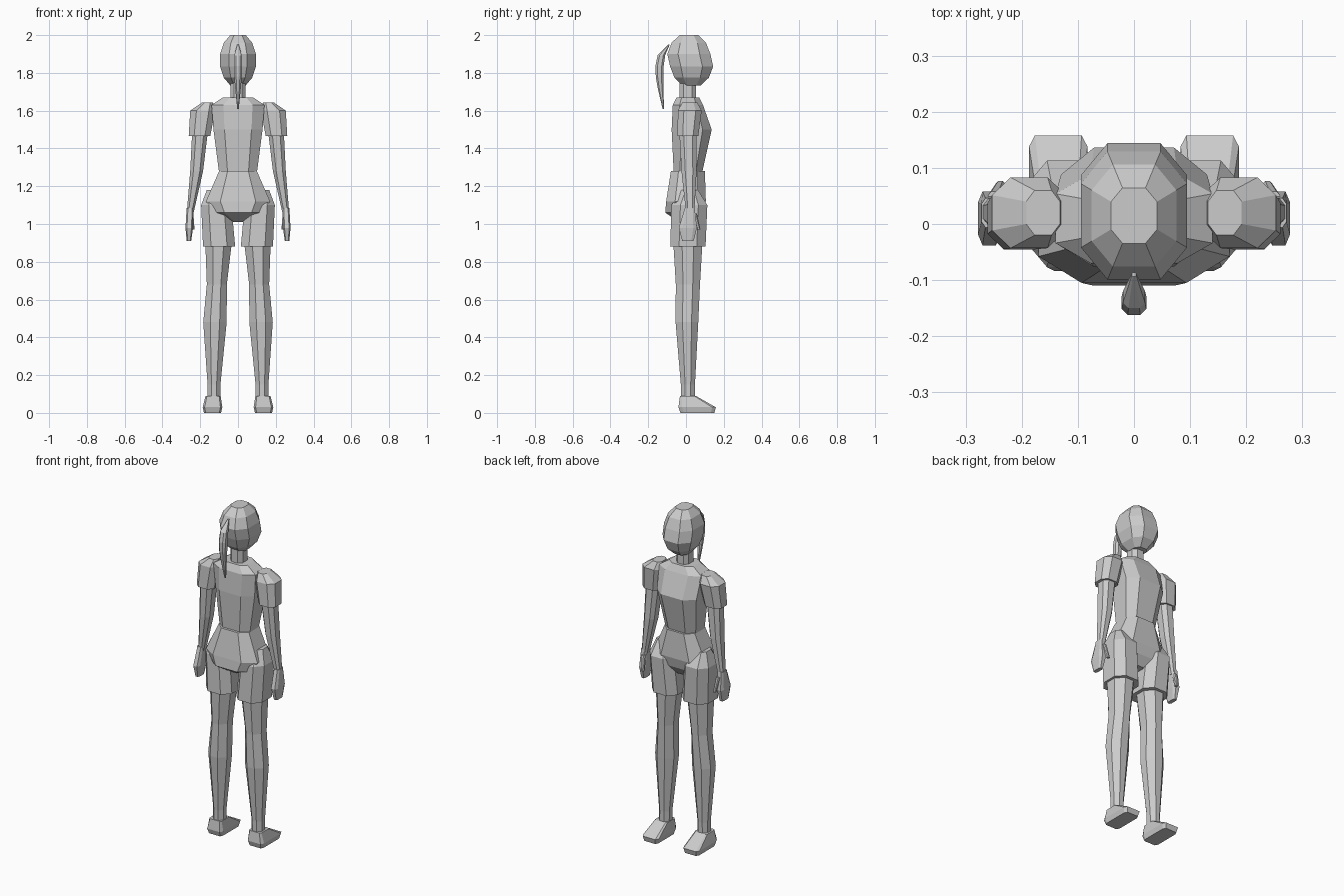
import bpy
import bmesh
from math import cos, sin, pi, radians

default = bpy.data.objects.get("Cube")
if default:
    bpy.data.objects.remove(default, do_unlink=True)

GREY = (0.6, 0.6, 0.6, 1)
grey = bpy.data.materials.new("plain grey")
grey.use_nodes = True
grey.diffuse_color = GREY
grey.node_tree.nodes["Principled BSDF"].inputs["Base Color"].default_value = GREY


def ring(z, wide, deep=None, x=0, y=0.01):
    """Describe a level cross-section by its centre and half sizes."""
    if deep is None:
        deep = wide * 1.1
    return x, y, z, wide, deep


def chamfered_outline(corner):
    """Unit octagon, listed in order, with flats of half length corner."""
    quarter = [(corner, 1), (1, corner)]
    right = quarter + [(u, -v) for u, v in reversed(quarter)]
    return right + [(-u, -v) for u, v in right]


def loft(name, rings, corner=0.5, mirrored=False):
    """Skin the rings, bottom to top, into a capped flat-shaded solid."""
    outline = chamfered_outline(corner)
    bm = bmesh.new()
    loops = []
    for x, y, z, wide, deep in rings:
        loops.append([bm.verts.new((x + u * wide, y + v * deep, z)) for u, v in outline])
    for low, high in zip(loops, loops[1:]):
        for i in range(len(outline)):
            bm.faces.new((low[i - 1], low[i], high[i], high[i - 1]))
    bm.faces.new(loops[0])
    bm.faces.new(loops[-1])
    bmesh.ops.recalc_face_normals(bm, faces=bm.faces)
    mesh = bpy.data.meshes.new(name)
    bm.to_mesh(mesh)
    bm.free()
    mesh.materials.append(grey)
    obj = bpy.data.objects.new(name, mesh)
    bpy.context.collection.objects.link(obj)
    if mirrored:
        obj.modifiers.new("mirror", 'MIRROR').use_axis[0] = True


def head_rings():
    """Flat-topped ellipsoid whose lower half leans forward to the chin."""
    limit = radians(65)
    for step in range(6):
        angle = limit * (step / 2.5 - 1)
        height = sin(angle) / sin(limit)
        lean = 0.015 if height < 0 else 0
        yield ring(z=1.867 + 0.133 * height, wide=0.097 * cos(angle),
                   deep=0.117 * cos(angle), y=0.015 + lean)


def ponytail_rings():
    """Bow out behind the head, swell, then taper to a hanging tip."""
    steps = 6
    for step in range(steps + 1):
        drop = 1 - step / steps
        bow = sin(pi * drop ** 0.6)
        size = 0.004 + 0.018 * bow
        yield ring(z=1.95 - 0.34 * drop, wide=size, deep=size,
                   y=-0.09 - 0.03 * drop - 0.04 * bow)


# Head, hair and neck
loft("head", list(head_rings()))
loft("ponytail", list(ponytail_rings()))
loft("neck", [ring(z=1.65, wide=0.04), ring(z=1.76, wide=0.04)])

# Trunk
loft("torso", [
    ring(z=1.27, wide=0.1, deep=0.075),
    ring(z=1.5, wide=0.13, deep=0.106, y=0.03),
    ring(z=1.63, wide=0.14, deep=0.08),
    ring(z=1.67, wide=0.08, deep=0.06),
], corner=0.55)
loft("hips", [
    ring(z=1.01, wide=0.03, deep=0.045),
    ring(z=1.06, wide=0.13, deep=0.1, y=-0.01),
    ring(z=1.12, wide=0.17, deep=0.105, y=0),
    ring(z=1.28, wide=0.1, deep=0.09),
], corner=0.55)

# Shorts, legs and feet
loft("shorts_legs", [
    ring(z=0.88, wide=0.085, x=0.1),
    ring(z=1.1, wide=0.08, deep=0.095, x=0.115, y=0.018),
    ring(z=1.18, wide=0.04, x=0.125, y=0.02),
], mirrored=True)
loft("legs", [
    ring(z=0.07, wide=0.034, x=0.128),
    ring(z=0.15, wide=0.034, x=0.127),
    ring(z=0.48, wide=0.062, deep=0.06, x=0.122, y=0.005),
    ring(z=0.68, wide=0.053, deep=0.064, x=0.112),
    ring(z=0.9, wide=0.07, x=0.103),
], corner=0.4, mirrored=True)
loft("feet", [
    ring(z=0, wide=0.045, deep=0.09, x=0.135, y=0.06),
    ring(z=0.03, wide=0.052, deep=0.099, x=0.135, y=0.059),
    ring(z=0.09, wide=0.04, deep=0.042, x=0.132),
], corner=0.8, mirrored=True)

# Sleeves, arms and hands
loft("sleeves", [
    ring(z=1.465, wide=0.057, deep=0.055, x=0.204),
    ring(z=1.6, wide=0.066, deep=0.063, x=0.187, y=0.02),
    ring(z=1.642, wide=0.03, deep=0.04, x=0.162, y=0.02),
], mirrored=True)
loft("arms", [
    ring(z=1.06, wide=0.018, deep=0.022, x=0.253, y=0.022),
    ring(z=1.28, wide=0.034, deep=0.04, x=0.219, y=0.016),
    ring(z=1.5, wide=0.042, x=0.2),
], mirrored=True)
loft("hands", [
    ring(z=0.91, wide=0.012, deep=0.03, x=0.26),
    ring(z=0.98, wide=0.02, deep=0.048, x=0.258),
    ring(z=1.085, wide=0.018, deep=0.026, x=0.254, y=0.02),
], corner=0.6, mirrored=True)
loft("thumbs", [
    ring(z=0.97, wide=0.008, x=0.238, y=0.068),
    ring(z=1.055, wide=0.012, x=0.248, y=0.045),
], mirrored=True)
